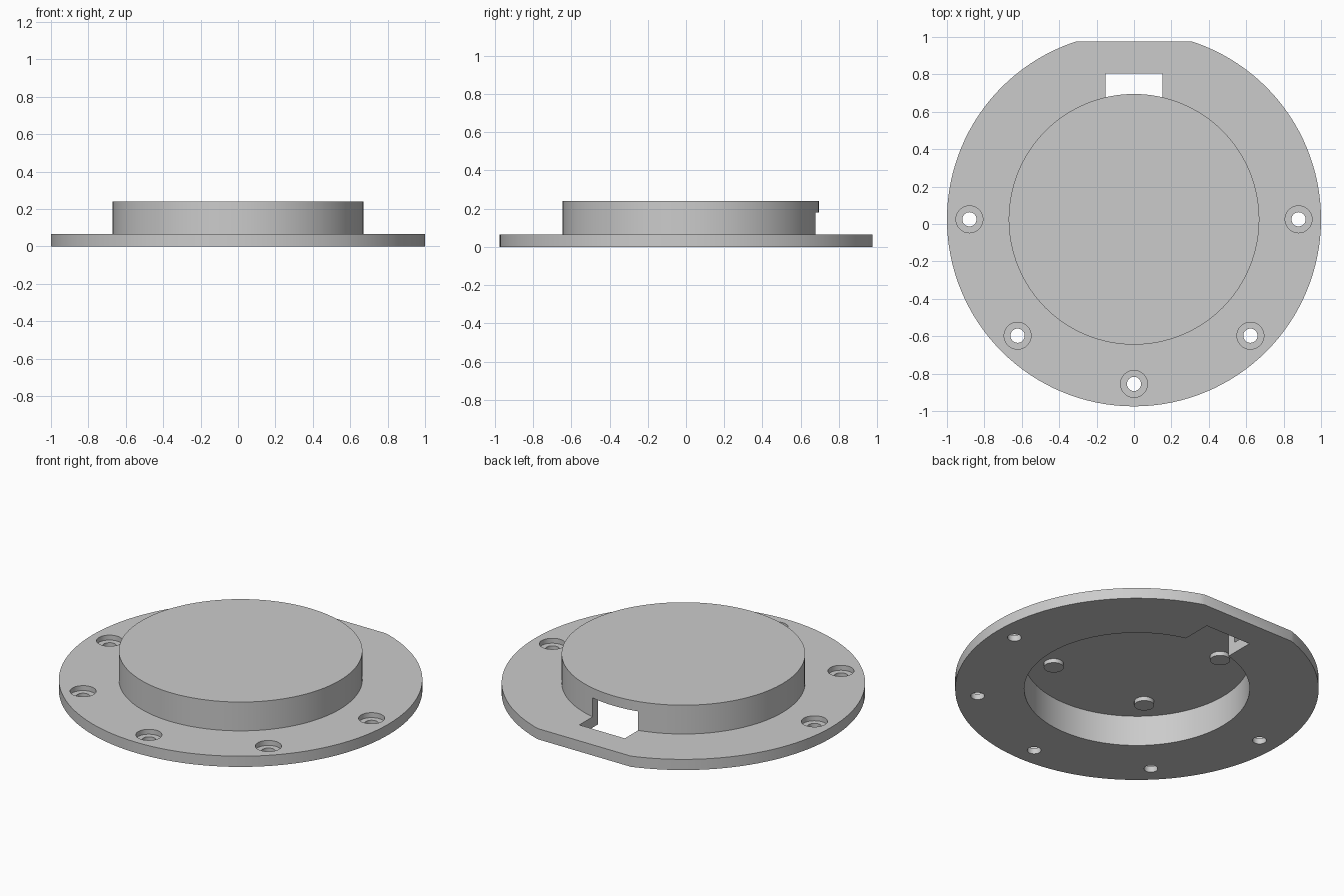
import bpy
import math

cube = bpy.data.objects.get("Cube")
if cube:
    bpy.data.objects.remove(cube, do_unlink=True)

CY = 0.025          # centre of the round plate; its back edge is cut flat
BACK = 0.975
FLANGE_TOP, CEILING, TOP = 0.065, 0.185, 0.24

grey = bpy.data.materials.new("plain_grey")
grey.use_nodes = True
colour = (0.6, 0.6, 0.6, 1.0)
grey.diffuse_color = colour
grey.node_tree.nodes["Principled BSDF"].inputs["Base Color"].default_value = colour


def cylinder(name, radius, z0, z1, x=0.0, y=0.0, sides=128):
    bpy.ops.mesh.primitive_cylinder_add(
        vertices=sides, radius=radius, depth=z1 - z0,
        location=(x, CY + y, (z0 + z1) / 2))
    ob = bpy.context.object
    ob.name = name
    ob.data.materials.append(grey)
    return ob


def box(name, x0, x1, y0, y1, z0, z1):
    bpy.ops.mesh.primitive_cube_add(
        size=1, location=((x0 + x1) / 2, (y0 + y1) / 2, (z0 + z1) / 2))
    ob = bpy.context.object
    ob.name = name
    ob.scale = (x1 - x0, y1 - y0, z1 - z0)
    ob.data.materials.append(grey)
    bpy.ops.object.transform_apply(location=False, rotation=False, scale=True)
    return ob


def combine(target, tool, operation):
    """Apply a boolean to the target and discard the tool."""
    bpy.context.view_layer.objects.active = target
    mod = target.modifiers.new(operation.lower(), 'BOOLEAN')
    mod.operation = operation
    mod.solver = 'EXACT'
    mod.object = tool
    bpy.ops.object.modifier_apply(modifier=mod.name)
    bpy.data.objects.remove(tool, do_unlink=True)


def smooth(ob):
    bpy.ops.object.select_all(action='DESELECT')
    ob.select_set(True)
    bpy.context.view_layer.objects.active = ob
    bpy.ops.object.shade_smooth_by_angle(angle=math.radians(30))


# Flange and raised drum, hollow underneath
cover = cylinder("cover", 1.0, 0, FLANGE_TOP)
combine(cover, cylinder("drum", 0.67, 0.02, TOP), 'UNION')
combine(cover, cylinder("cavity", 0.62, -0.1, CEILING), 'DIFFERENCE')

# Flat back edge
combine(cover, box("back_trim", -1, 1, BACK, 1.3, -0.1, 0.3), 'DIFFERENCE')

# Cable slot through the flange and drum wall
combine(cover, box("cable_slot", -0.153, 0.153, 0.52, 0.805, -0.1, 0.18),
        'DIFFERENCE')

# Counterbored screw holes around the sides and front
for degrees in (0, 180, 225, 270, 315):
    a = math.radians(degrees)
    x, y = 0.88 * math.cos(a), 0.88 * math.sin(a)
    combine(cover, cylinder("screw_hole", 0.038, -0.1, 0.2, x, y, 32),
            'DIFFERENCE')
    combine(cover, cylinder("counterbore", 0.072, 0.035, 0.2, x, y, 48),
            'DIFFERENCE')
smooth(cover)

# Short posts hanging from the ceiling of the cavity
for sx, side in ((1, "left"), (-1, "right")):
    for sy, end in ((1, "back"), (-1, "front")):
        post = cylinder(f"post_{end}_{side}", 0.055, 0.16, CEILING + 0.01,
                        sx * 0.325, sy * 0.325, 32)
        smooth(post)
